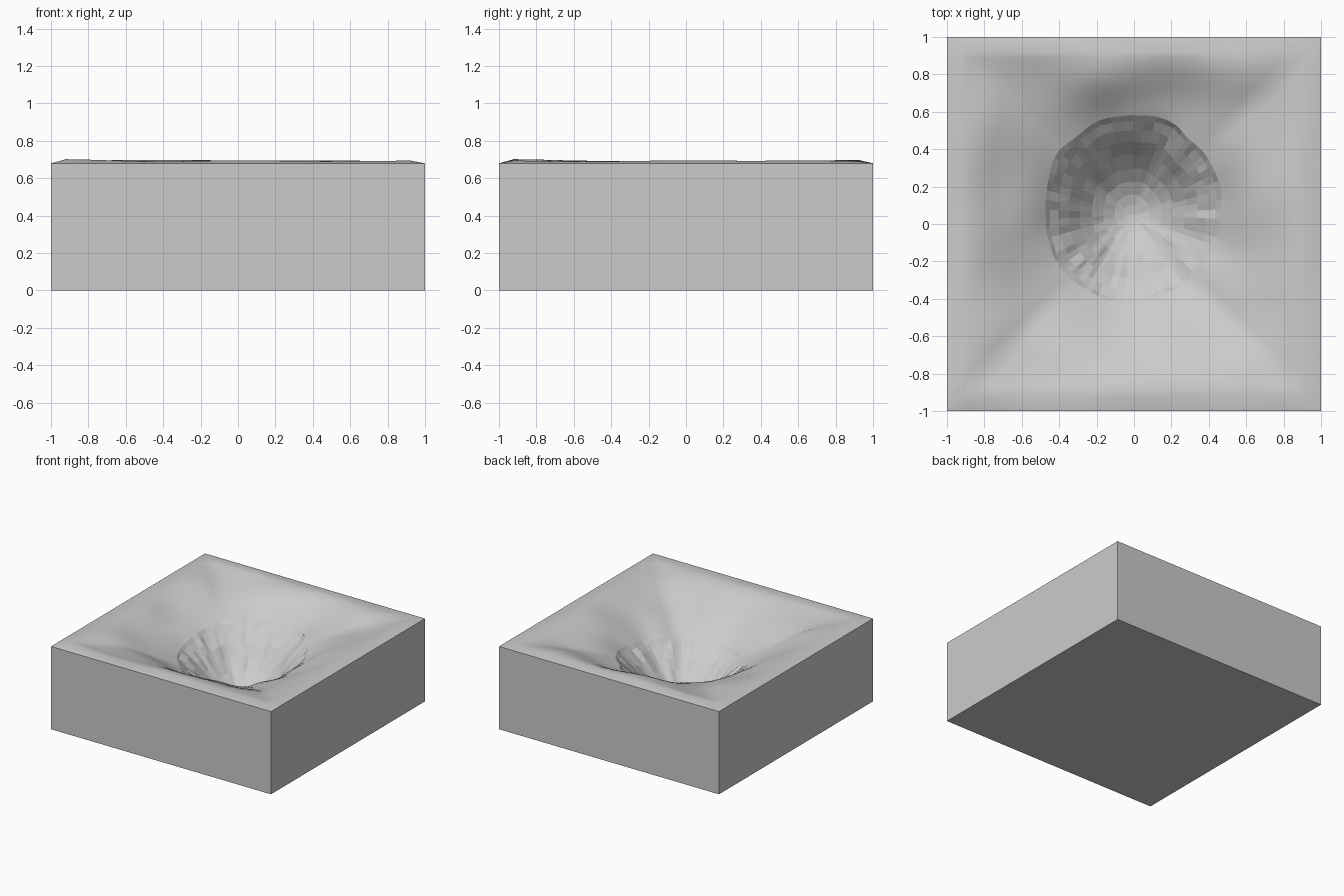
import bpy, bmesh, math, random
from mathutils import Vector, noise

if "Cube" in bpy.data.objects:
    bpy.data.objects.remove(bpy.data.objects["Cube"])

random.seed(4)
SIDE = 18                 # segments per block edge
N = SIDE * 4
EDGE_Z = 0.68
CENTRE = Vector((-0.01, 0.05))


def square_point(i, half):
    """Point i on a square outline, counter-clockwise from the +x/-y corner."""
    side, k = divmod(i % N, SIDE)
    t = -1 + 2 * k / SIDE
    x, y = [(1, t), (-t, 1), (-1, -t), (t, -1)][side]
    return Vector((x * half, y * half))


def wobble(p, scale, seed):
    return noise.noise(Vector((p.x * scale, p.y * scale, seed)))


bm = bmesh.new()
rings = []
dirs = [(square_point(i, 1) - CENTRE).normalized() for i in range(N)]
rim_r = [0.47 + 0.06 * max(0, d.y) + 0.03 * wobble(d, 2.5, 3) for d in dirs]
rim_z = [0.48 + 0.06 * d.y + 0.02 * wobble(d, 2, 7) for d in dirs]

# Crater bowl: stepped, slightly irregular rings (fraction of radius, of depth)
FLOOR = 0.12
bowl = [(0.1, 0.02), (0.2, 0.06), (0.33, 0.15), (0.46, 0.28), (0.6, 0.47),
        (0.73, 0.67), (0.85, 0.82), (0.95, 0.93)]
for f, h in bowl:
    ring = []
    for i, d in enumerate(dirs):
        q = d * 4 * f
        p = CENTRE + d * rim_r[i] * (f + 0.03 * f * wobble(q, 2.2, f * 9))
        z = FLOOR + (rim_z[i] - FLOOR) * h + 0.02 * f * wobble(q, 2.4, 20 + f)
        ring.append(bm.verts.new((p.x, p.y, z)))
    rings.append(ring)
rim_index = len(rings)

# Dished ground: from the crater rim up to a low lip just inside the edges
STEPS = 14
for s in range(STEPS + 1):
    t = s / STEPS
    ring = []
    for i, d in enumerate(dirs):
        a = CENTRE + d * rim_r[i]
        b = square_point(i, 0.92)
        p = a.lerp(b, t)
        lip = 0.693 + 0.012 * wobble(b, 1.7, 5)
        z = rim_z[i] + (lip - rim_z[i]) * (1 - (1 - t) ** 1.5)
        z += 0.035 * math.sin(math.pi * t) * wobble(p, 2.6, 11)
        ring.append(bm.verts.new((p.x, p.y, z)))
    rings.append(ring)

# Straight outer edge of the top
rings.append([bm.verts.new((*square_point(i, 1), EDGE_Z)) for i in range(N)])

for k in range(len(rings) - 1):
    for i in range(N):
        j = (i + 1) % N
        face = bm.faces.new((rings[k][i], rings[k + 1][i],
                             rings[k + 1][j], rings[k][j]))
        face.smooth = k >= rim_index
pole = bm.verts.new((CENTRE.x, CENTRE.y, FLOOR))
for i in range(N):
    bm.faces.new((pole, rings[0][i], rings[0][(i + 1) % N]))

# Flat block walls and base
base = [bm.verts.new((*square_point(i, 1), 0)) for i in range(N)]
for i in range(N):
    j = (i + 1) % N
    bm.faces.new((rings[-1][i], base[i], base[j], rings[-1][j]))
bm.faces.new(base[::-1])
bmesh.ops.recalc_face_normals(bm, faces=bm.faces)

mesh = bpy.data.meshes.new("crater_ground_block")
bm.to_mesh(mesh)
bm.free()
block = bpy.data.objects.new("crater_ground_block", mesh)
bpy.context.collection.objects.link(block)
